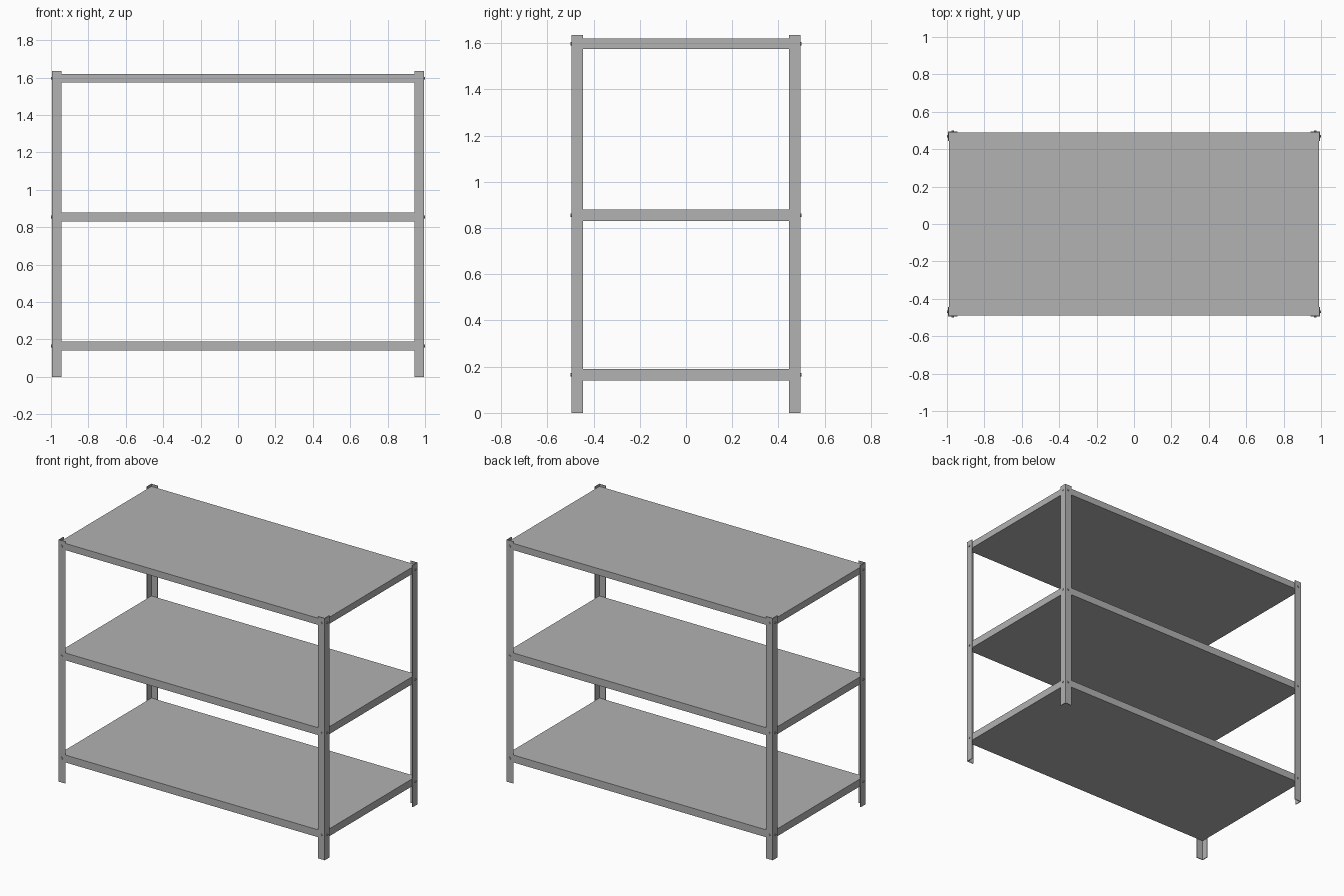
import bpy, bmesh, math
from mathutils import Matrix, Vector

if "Cube" in bpy.data.objects:
    bpy.data.objects.remove(bpy.data.objects["Cube"])

steel = bpy.data.materials.new("grey_steel")
steel.use_nodes = True
steel.diffuse_color = (0.445, 0.445, 0.445, 1)
steel.node_tree.nodes["Principled BSDF"].inputs["Base Color"].default_value = steel.diffuse_color

HALF_X, HALF_Y = 0.995, 0.495      # outer faces of the legs
FLANGE, GAUGE, LEG_TOP = 0.05, 0.005, 1.635
SHELVES = {"bottom": (0.14, 0.19), "middle": (0.83, 0.88), "top": (1.575, 1.62)}


def finish(name, bm):
    mesh = bpy.data.meshes.new(name)
    bm.to_mesh(mesh)
    bm.free()
    mesh.materials.append(steel)
    obj = bpy.data.objects.new(name, mesh)
    bpy.context.collection.objects.link(obj)
    return obj


def shelf(name, low, high):
    bm = bmesh.new()
    bmesh.ops.create_cube(bm, size=1)
    size = (2 * (HALF_X - GAUGE), 2 * (HALF_Y - GAUGE), high - low)
    bmesh.ops.scale(bm, vec=size, verts=bm.verts)
    bmesh.ops.translate(bm, vec=(0, 0, (low + high) / 2), verts=bm.verts)
    # the lowest sheet has its underside facing inwards
    if name == "bottom":
        bm.normal_update()
        under = [f for f in bm.faces if f.normal.z < -0.5]
        bmesh.ops.reverse_faces(bm, faces=under)
    finish(name + "_shelf", bm)


def leg(name, sx, sy):
    # L-shaped angle profile, extruded upwards
    profile = [(0, 0), (FLANGE, 0), (FLANGE, GAUGE), (GAUGE, GAUGE), (GAUGE, FLANGE), (0, FLANGE)]
    bm = bmesh.new()
    verts = [bm.verts.new((sx * (HALF_X - a), sy * (HALF_Y - b), 0)) for a, b in profile]
    face = bm.faces.new(verts)
    up = bmesh.ops.extrude_face_region(bm, geom=[face])["geom"]
    top = [v for v in up if isinstance(v, bmesh.types.BMVert)]
    bmesh.ops.translate(bm, vec=(0, 0, LEG_TOP), verts=top)
    bmesh.ops.recalc_face_normals(bm, faces=bm.faces)
    finish(name + "_leg", bm)


def bolts(name, sx, sy):
    # one bolt head on each flange at every shelf
    bm = bmesh.new()
    inset = FLANGE / 2
    for low, high in SHELVES.values():
        z = (low + high) / 2
        spots = [(Vector((sx * (HALF_X - inset), sy * HALF_Y, z)), Matrix.Rotation(math.pi / 2, 4, "X")),
                 (Vector((sx * HALF_X, sy * (HALF_Y - inset), z)), Matrix.Rotation(math.pi / 2, 4, "Y"))]
        for place, turn in spots:
            bmesh.ops.create_cone(bm, cap_ends=True, segments=8, radius1=0.007, radius2=0.007,
                                  depth=0.01, matrix=Matrix.Translation(place) @ turn)
    finish(name + "_bolts", bm)


for level, (low, high) in SHELVES.items():
    shelf(level, low, high)

for side, sx in (("left", 1), ("right", -1)):
    for end, sy in (("front", -1), ("back", 1)):
        leg(end + "_" + side, sx, sy)
        bolts(end + "_" + side, sx, sy)
